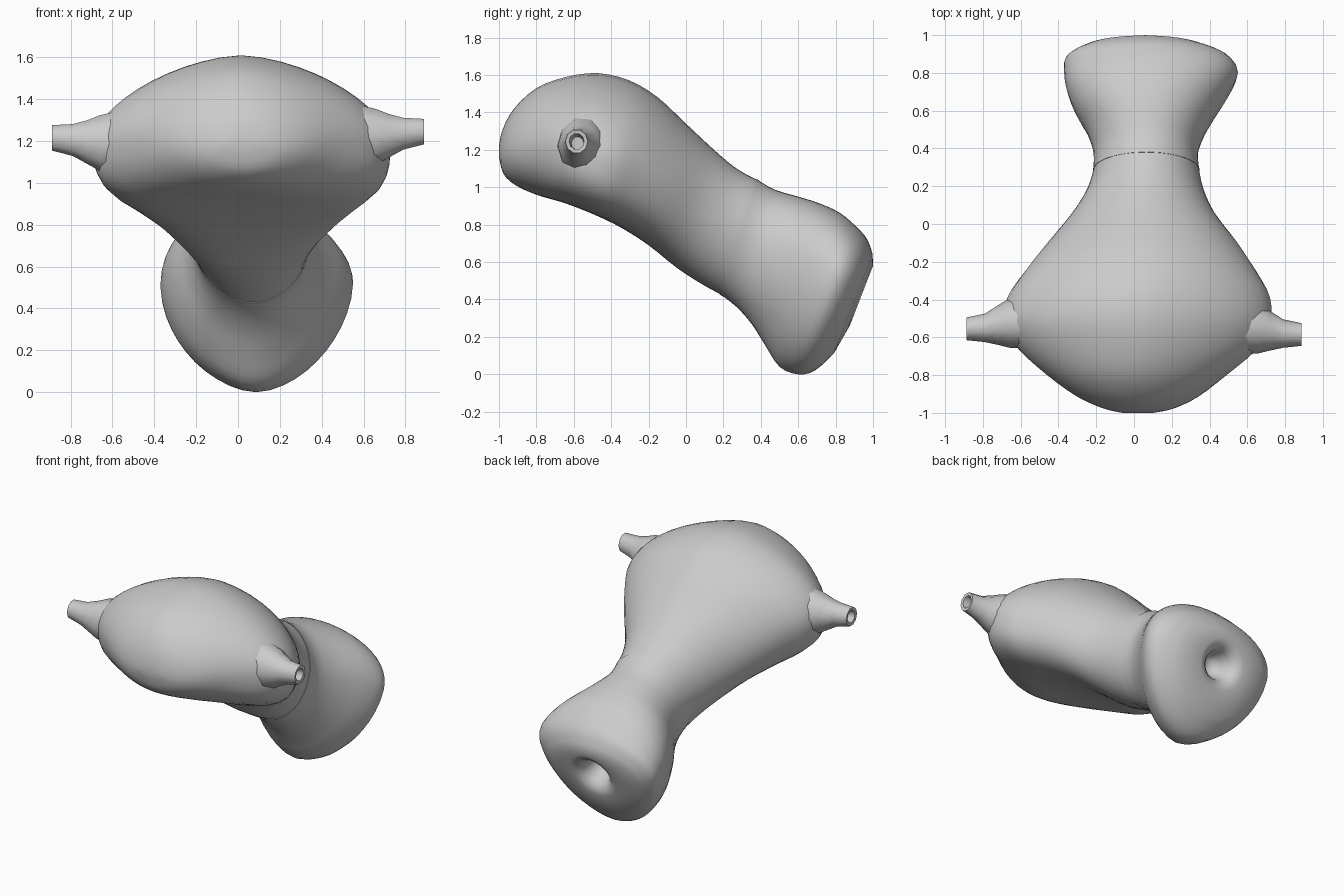
import bpy
import bmesh
import math
from mathutils import Vector

if "Cube" in bpy.data.objects:
    bpy.data.objects.remove(bpy.data.objects["Cube"], do_unlink=True)

bone = bpy.data.materials.new("bone grey")
bone.use_nodes = True
GREY = (0.6, 0.6, 0.6, 1)
bone.diffuse_color = GREY
bone.node_tree.nodes["Principled BSDF"].inputs["Base Color"].default_value = GREY


def loft(name, rings, angle):
    """Skin a list of rings and close both ends."""
    bm = bmesh.new()
    loops = [[bm.verts.new(p) for p in ring] for ring in rings]
    n = len(loops[0])
    for a, b in zip(loops, loops[1:]):
        for i in range(n):
            j = (i + 1) % n
            bm.faces.new((a[i], a[j], b[j], b[i]))
    for end in (loops[0], loops[-1]):
        centre = bm.verts.new(sum((v.co for v in end), Vector()) / n)
        for i in range(n):
            bm.faces.new((end[i], end[(i + 1) % n], centre))
    bmesh.ops.recalc_face_normals(bm, faces=bm.faces)
    mesh = bpy.data.meshes.new(name)
    bm.to_mesh(mesh)
    bm.free()
    mesh.materials.append(bone)
    obj = bpy.data.objects.new(name, mesh)
    bpy.context.collection.objects.link(obj)
    bpy.ops.object.select_all(action='DESELECT')
    obj.select_set(True)
    bpy.context.view_layer.objects.active = obj
    bpy.ops.object.shade_smooth_by_angle(angle=math.radians(angle))


def section(s, grow=1.0, n=44):
    """Lopsided superellipse: top y z, bottom y z, x min, x max,
    height of widest point, roundness above, roundness below."""
    ty, tz, by, bz, x0, x1, f, up, low = s
    top, bottom = Vector((0, ty, tz)), Vector((0, by, bz))
    mid = bottom.lerp(top, f)
    mx, hw = (x0 + x1) / 2, (x1 - x0) / 2
    ring = []
    for i in range(n):
        t = 2 * math.pi * i / n
        c, sn = math.cos(t), math.sin(t)
        e = up if sn >= 0 else low
        r = (abs(c) ** e + abs(sn) ** e) ** (-1 / e)
        arm = top - mid if sn >= 0 else bottom - mid
        ring.append(mid + (arm * abs(sn) * r + Vector((hw * c * r, 0, 0))) * grow
                    + Vector((mx, 0, 0)))
    return ring


def smooth(rows, steps=3):
    """Catmull-Rom interpolation of section rows."""
    out = []
    for k in range(len(rows) - 1):
        p = [rows[max(0, min(len(rows) - 1, k + d))] for d in (-1, 0, 1, 2)]
        for j in range(steps):
            t = j / steps
            out.append([0.5 * (2 * b + (c - a) * t + (2 * a - 5 * b + 4 * c - d) * t * t
                               + (3 * b - a - 3 * c + d) * t ** 3)
                        for a, b, c, d in zip(*p)])
    return out + [rows[-1]]


# Broad front head narrowing into the shaft
head = [
    (-1.0, 1.22, -1.0, 1.16, -.06, .10, .45, 2, 2),
    (-.98, 1.31, -.975, 1.07, -.16, .21, .45, 1.9, 2),
    (-.92, 1.42, -.91, 1.01, -.30, .34, .45, 1.8, 2.1),
    (-.80, 1.53, -.80, .96, -.46, .49, .45, 1.7, 2.4),
    (-.64, 1.59, -.68, .925, -.61, .65, .44, 1.62, 2.9),
    (-.47, 1.61, -.58, .89, -.69, .72, .44, 1.62, 3.2),
    (-.30, 1.57, -.46, .84, -.67, .72, .44, 1.65, 3.2),
    (-.15, 1.48, -.34, .78, -.58, .65, .45, 1.75, 2.9),
    (0, 1.34, -.20, .69, -.46, .55, .46, 1.85, 2.4),
    (.15, 1.20, -.05, .57, -.33, .43, .48, 1.95, 2.1),
    (.27, 1.10, .08, .485, -.25, .37, .5, 2, 2),
]
neck = [(.38, 1.04, .18, .43, -.215, .345, .52, 2, 2),
        (.48, .985, .27, .36, -.215, .34, .55, 2.05, 2)]
# Rear bulb, narrower below
bulb = [
    (.60, .95, .35, .27, -.25, .38, .58, 2.1, 1.95),
    (.71, .915, .42, .16, -.31, .44, .62, 2.15, 1.85),
    (.82, .865, .50, .04, -.355, .51, .65, 2.15, 1.75),
    (.91, .79, .60, .0, -.37, .55, .66, 2.1, 1.75),
    (.97, .72, .69, .02, -.36, .50, .66, 2.1, 1.8),
    (.998, .64, .79, .11, -.28, .39, .64, 2, 1.9),
]

shaft_rings = [section(s) for s in smooth(head + neck[:1])]
shaft_rings.append(section(neck[1], 0.95))
loft("head_and_shaft", shaft_rings, 50)

bulb_rings = [section(s, 1.01 if i == 0 else 1.0)
              for i, s in enumerate(smooth(neck + bulb))]

# Round socket sunk into the rear face
axis = Vector((0, .93, -.36)).normalized()
side_up = Vector((0, .36, .93)).normalized()
socket = Vector((.06, .938, .42))
for radius, depth in ((.17, .0), (.125, .015), (.095, .05), (.075, .12), (.045, .17)):
    n = len(bulb_rings[0])
    bulb_rings.append([socket - axis * depth
                       + Vector((1, 0, 0)) * radius * math.cos(2 * math.pi * i / n)
                       + side_up * radius * math.sin(2 * math.pi * i / n)
                       for i in range(n)])
loft("rear_bulb", bulb_rings, 60)

# Hollow side knobs: x, y, z, y radius, z radius per ring
knob = [(.58, -.54, 1.22, .14, .16), (.66, -.545, 1.22, .13, .14),
        (.72, -.555, 1.225, .105, .11), (.79, -.57, 1.235, .075, .08),
        (.888, -.575, 1.245, .06, .064), (.885, -.575, 1.245, .04, .043),
        (.80, -.57, 1.235, .033, .036)]
for side, name, dz, dy in ((1, "left_knob", 0, -.01), (-1, "right_knob", -.03, .02)):
    rings = []
    for x, y, z, ry, rz in knob:
        rings.append([Vector((side * x, y + dy + ry * math.cos(2 * math.pi * i / 10),
                              z + dz + rz * math.sin(2 * math.pi * i / 10)))
                      for i in range(10)])
    loft(name, rings, 40)
